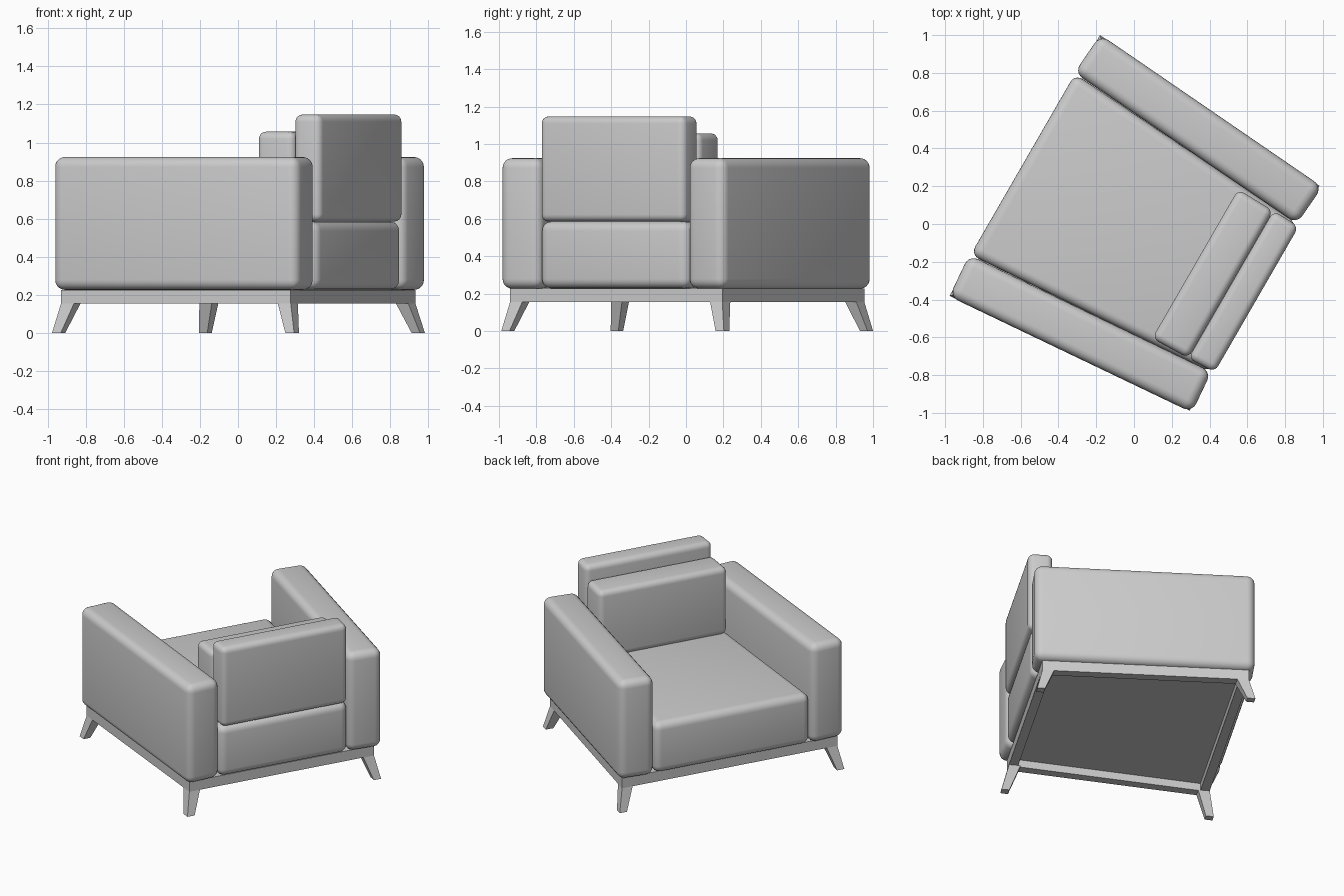
import bpy, bmesh, math
from mathutils import Matrix, Vector

if "Cube" in bpy.data.objects:
    bpy.data.objects.remove(bpy.data.objects["Cube"])

# The chair is turned: u runs front-to-back, v runs across
TURN = Matrix.Rotation(math.radians(-30), 3, 'Z')
V0 = -0.021  # chair centre line


def place(u, v, z):
    return TURN @ Vector((u, v + V0, z))


def finish(name, bm, bevel=0.0, segments=5):
    bmesh.ops.recalc_face_normals(bm, faces=bm.faces)
    mesh = bpy.data.meshes.new(name)
    bm.to_mesh(mesh)
    bm.free()
    ob = bpy.data.objects.new(name, mesh)
    bpy.context.collection.objects.link(ob)
    if bevel:
        mod = ob.modifiers.new("rounding", 'BEVEL')
        mod.width = bevel
        mod.segments = segments
        mod.limit_method = 'NONE'
        bpy.ops.object.select_all(action='DESELECT')
        ob.select_set(True)
        bpy.context.view_layer.objects.active = ob
        bpy.ops.object.shade_smooth()
    return ob


def loft(name, low, high, z0, z1, bevel=0.0):
    """Solid between two matching (u, v) outlines."""
    bm = bmesh.new()
    a = [bm.verts.new(place(u, v, z0)) for u, v in low]
    b = [bm.verts.new(place(u, v, z1)) for u, v in high]
    n = len(a)
    bm.faces.new(a[::-1])
    bm.faces.new(b)
    for i in range(n):
        j = (i + 1) % n
        bm.faces.new((a[i], a[j], b[j], b[i]))
    return finish(name, bm, bevel)


def taper(u0, u1, w0, w1):
    """Outline symmetric across the chair, half width w0 in front, w1 behind."""
    return [(u0, -w0), (u1, -w1), (u1, w1), (u0, w0)]


# Seat, back panel and loose back cushion
seat = taper(-0.668, 0.748, 0.553, 0.455)
loft("seat", seat, seat, 0.228, 0.585, 0.05)
back = taper(0.605, 0.762, 0.452, 0.445)
loft("back_panel", back, back, 0.585, 1.147, 0.038)
cushion = taper(0.386, 0.604, 0.456, 0.450)
loft("back_cushion", cushion, cushion, 0.58, 1.057, 0.038)

# Frame: hollow ring of rails plus a thin base panel
OUT = taper(-0.62, 0.71, 0.764, 0.655)
INN = taper(-0.56, 0.65, 0.697, 0.598)
bm = bmesh.new()
rings = [[bm.verts.new(place(u, v, z)) for u, v in outline]
         for outline, z in ((OUT, 0.155), (OUT, 0.226), (INN, 0.226), (INN, 0.155))]
for k in range(4):
    r, s = rings[k], rings[(k + 1) % 4]
    for i in range(4):
        j = (i + 1) % 4
        bm.faces.new((r[i], r[j], s[j], s[i]))
finish("frame", bm)
loft("base_panel", INN, INN, 0.208, 0.232)

# Arms (closer together at the back) and splayed tapered legs on both sides
for side, s in (("left", 1), ("right", -1)):
    arm = [(-0.655, 0.80 * s), (0.765, 0.69 * s), (0.746, 0.452 * s), (-0.674, 0.557 * s)]
    loft(side + "_arm", arm, arm, 0.226, 0.924, 0.052)
    for end, d, top, foot in (("front", 1, (-0.62, 0.764), (-0.656, 0.797)),
                              ("back", -1, (0.71, 0.655), (0.749, 0.687))):
        def square(p, w):
            u, v = p
            return [(u, v * s), (u + d * w, (v - 0.08 * d * w) * s),
                    (u + d * w, (v - w) * s), (u, (v - w) * s)]
        loft(f"{end}_{side}_leg", square(foot, 0.051), square(top, 0.075), 0.0, 0.155)
